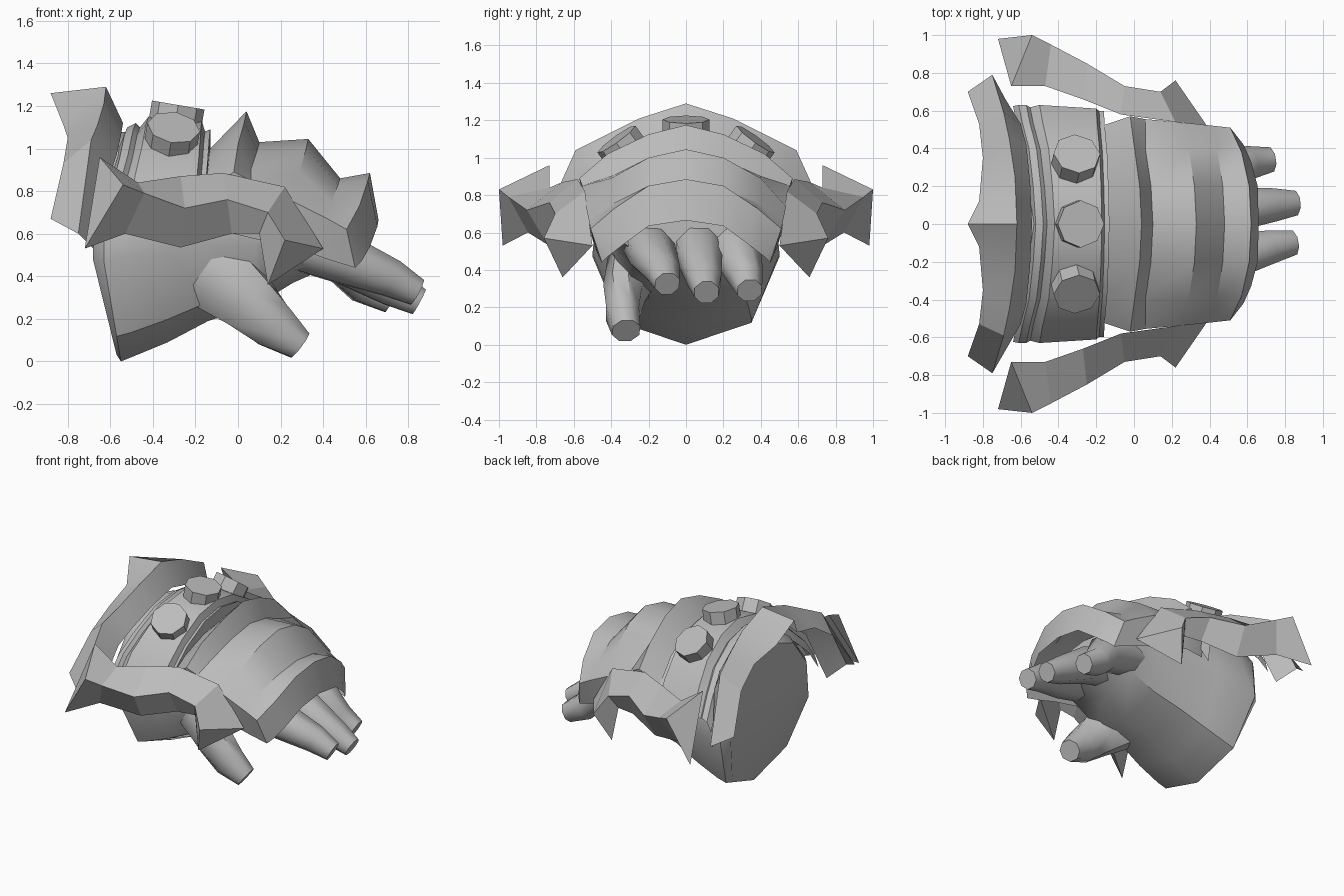
import bpy, bmesh, math
from mathutils import Vector

if "Cube" in bpy.data.objects:
    bpy.data.objects.remove(bpy.data.objects["Cube"])

grey = bpy.data.materials.new("steel_grey")
grey.diffuse_color = (0.5, 0.5, 0.5, 1)
grey.use_nodes = True
grey.node_tree.nodes["Principled BSDF"].inputs["Base Color"].default_value = grey.diffuse_color


def make(name, verts, faces, smooth=0):
    me = bpy.data.meshes.new(name)
    me.from_pydata(verts, [], faces)
    bm = bmesh.new()
    bm.from_mesh(me)
    bmesh.ops.recalc_face_normals(bm, faces=bm.faces)
    bm.to_mesh(me)
    bm.free()
    me.materials.append(grey)
    ob = bpy.data.objects.new(name, me)
    bpy.context.collection.objects.link(ob)
    if smooth:
        bpy.context.view_layer.objects.active = ob
        ob.select_set(True)
        bpy.ops.object.shade_smooth_by_angle(angle=math.radians(smooth))
        ob.select_set(False)
    return ob


def grid(name, rows, closed=False, caps=False, smooth=0):
    """Skin between rows holding equal numbers of points."""
    n = len(rows[0])
    verts = [p for r in rows for p in r]
    faces = []
    for i in range(len(rows) - 1):
        for j in range(n if closed else n - 1):
            k = (j + 1) % n
            faces.append((i * n + j, i * n + k, (i + 1) * n + k, (i + 1) * n + j))
    if caps:
        faces += [tuple(range(n)), tuple(range(len(verts) - n, len(verts)))]
    return make(name, verts, faces, smooth)


def arch(name, halves):
    """Each half row runs from the centre line down one side; mirror it."""
    rows = [[(x, -y, z) for x, y, z in h[:0:-1]] + h for h in halves]
    return grid(name, rows, smooth=24)


# wrist and palm: ten-sided rings along x
SHAPE = [(0, -1), (.7, -.78), (1, -.12), (.95, .4), (.6, .8), (0, 1),
         (-.6, .8), (-.95, .4), (-1, -.12), (-.7, -.78)]


def ring(x, hw, z0, z1, lean=0):
    c, h = (z0 + z1) / 2, (z1 - z0) / 2
    return [(x + lean * max(0, -b - .12) / .88, a * hw, c + b * h) for a, b in SHAPE]


grid("palm", [ring(-.68, .45, .03, 1.04, .11), ring(-.63, .5, .0, 1.07, .08),
              ring(-.5, .5, .02, 1.08), ring(-.33, .48, .09, 1.07),
              ring(-.14, .44, .19, 1.0), ring(.08, .43, .26, .93),
              ring(.26, .41, .37, .86), ring(.44, .36, .45, .72)], True, True, 40)


# fingers and thumb: tapered tubes along a path of (centre, half width, half height)
def tube(name, path, sides=8):
    rows = []
    pts = [Vector(p) for p, _, _ in path]
    for i, (p, rw, rh) in enumerate(path):
        d = (pts[min(i + 1, len(pts) - 1)] - pts[max(i - 1, 0)]).normalized()
        s = d.cross(Vector((0, 0, 1))).normalized()
        u = s.cross(d)
        rows.append([tuple(pts[i] + s * rw * math.cos(a) + u * rh * math.sin(a))
                     for a in [2 * math.pi * (k + .5) / sides for k in range(sides)]])
    grid(name, rows, True, True, 50)


for name, y0, y1, tx, tz in (("index_finger", -.21, -.10, .84, .325),
                             ("middle_finger", .06, .11, .85, .28),
                             ("little_finger", .25, .34, .72, .29)):
    tube(name, [((.25, y0, .56), .14, .13), ((.5, y0 * .7 + y1 * .3, .48), .13, .125),
                ((tx - .12, y1 * .8 + y0 * .2, tz + .065), .095, .095),
                ((tx, y1, tz), .07, .07)])
tube("thumb", [((-.26, -.2, .5), .14, .22), ((-.08, -.285, .4), .14, .19),
               ((.05, -.33, .28), .115, .15), ((.17, -.34, .165), .095, .12),
               ((.29, -.32, .075), .08, .075)])

# flared cuff around the wrist, with a spike at the top of its rear edge
arch("cuff", [
    [(-.88, 0, 1.26), (-.82, .12, 1.11), (-.8, .35, 1.05), (-.82, .53, .93), (-.88, .7, .67)],
    [(-.62, 0, 1.29), (-.63, .25, 1.21), (-.66, .45, 1.11), (-.69, .59, 1.04), (-.75, .79, .6)],
    [(-.54, 0, 1.12), (-.55, .22, 1.06), (-.57, .42, .97), (-.6, .53, .88), (-.68, .66, .53)]])


# domed plate with a raised border, carrying the studs; sides sweep rearward
def plate_row(x, z, w, sweep):
    return [(x, 0, z), (x - .15 * sweep, .2 * w, z - .035), (x - .4 * sweep, .4 * w, z - .145),
            (x - .8 * sweep, .54 * w, z - .28), (x - sweep, .63 * w, z - .42)]


arch("stud_plate", [plate_row(-.55, 1.03, .99, .09), plate_row(-.52, 1.10, 1, .09),
                    plate_row(-.48, 1.12, 1, .09), plate_row(-.46, 1.10, .98, .09),
                    plate_row(-.42, 1.15, 1, .08), plate_row(-.17, 1.13, .97, .03),
                    plate_row(-.155, 1.08, .95, .03), plate_row(-.13, 1.09, .95, .03),
                    plate_row(-.13, .95, .92, .03)])

# eight-sided studs
for name, loc, tilt in (("stud_middle", (-.29, 0, 1.15), 0),
                        ("stud_left", (-.31, .34, 1.055), -.62),
                        ("stud_right", (-.31, -.34, 1.055), .62)):
    bpy.ops.mesh.primitive_cylinder_add(vertices=8, radius=.125, depth=.11, location=loc,
                                        rotation=(tilt, .17, 0))
    stud = bpy.context.object
    stud.name = name
    stud.data.materials.append(grey)

# ridged plate over the back of the hand, framed by side rims
arch("hand_plate", [
    [(-.13, 0, 1.0), (-.14, .2, .96), (-.15, .4, .88), (-.17, .52, .78), (-.17, .5, .6)],
    [(.04, 0, 1.175), (.03, .2, 1.125), (.0, .42, 1.02), (-.02, .57, .89), (-.02, .52, .6)],
    [(.1, 0, 1.03), (.09, .2, .99), (.06, .4, .9), (.06, .555, .85), (.06, .505, .58)],
    [(.33, 0, 1.045), (.32, .2, 1.0), (.29, .4, .89), (.28, .535, .74), (.28, .49, .53)],
    [(.48, 0, .86), (.47, .2, .83), (.44, .4, .75), (.42, .52, .67), (.42, .47, .48)],
    [(.62, 0, .885), (.61, .2, .85), (.57, .38, .73), (.51, .51, .62), (.55, .45, .44)],
    [(.66, 0, .665), (.655, .2, .635), (.62, .33, .54), (.58, .42, .47), (.55, .45, .44)]])

# pointed side wings: top edge, outer crease and lower edge, closed inside, mirrored
top = [(-.65, .73, .96), (-.47, .73, .84), (-.27, .66, .87), (-.07, .58, .885),
       (.22, .54, .82), (.4, .5, .53)]
crease = [(-.54, 1.0, .83), (-.44, .95, .79), (-.25, .85, .72), (-.05, .73, .76),
          (.14, .7, .7), (.22, .76, .57)]
low = [(-.72, .98, .53), (-.53, .845, .6), (-.27, .74, .535), (-.03, .66, .6),
       (.1, .64, .6), (.14, .66, .36)]
faces = [(i + r, i + 1 + r, (i + 7 + r) % 18, (i + 6 + r) % 18)
         for r in (0, 6, 12) for i in range(5)]
faces += [(0, 6, 12), (11, 5, 17)]
for name, s in (("wing_left", 1), ("wing_right", -1)):
    make(name, [(x, y * s, z) for x, y, z in top + crease + low], faces)
